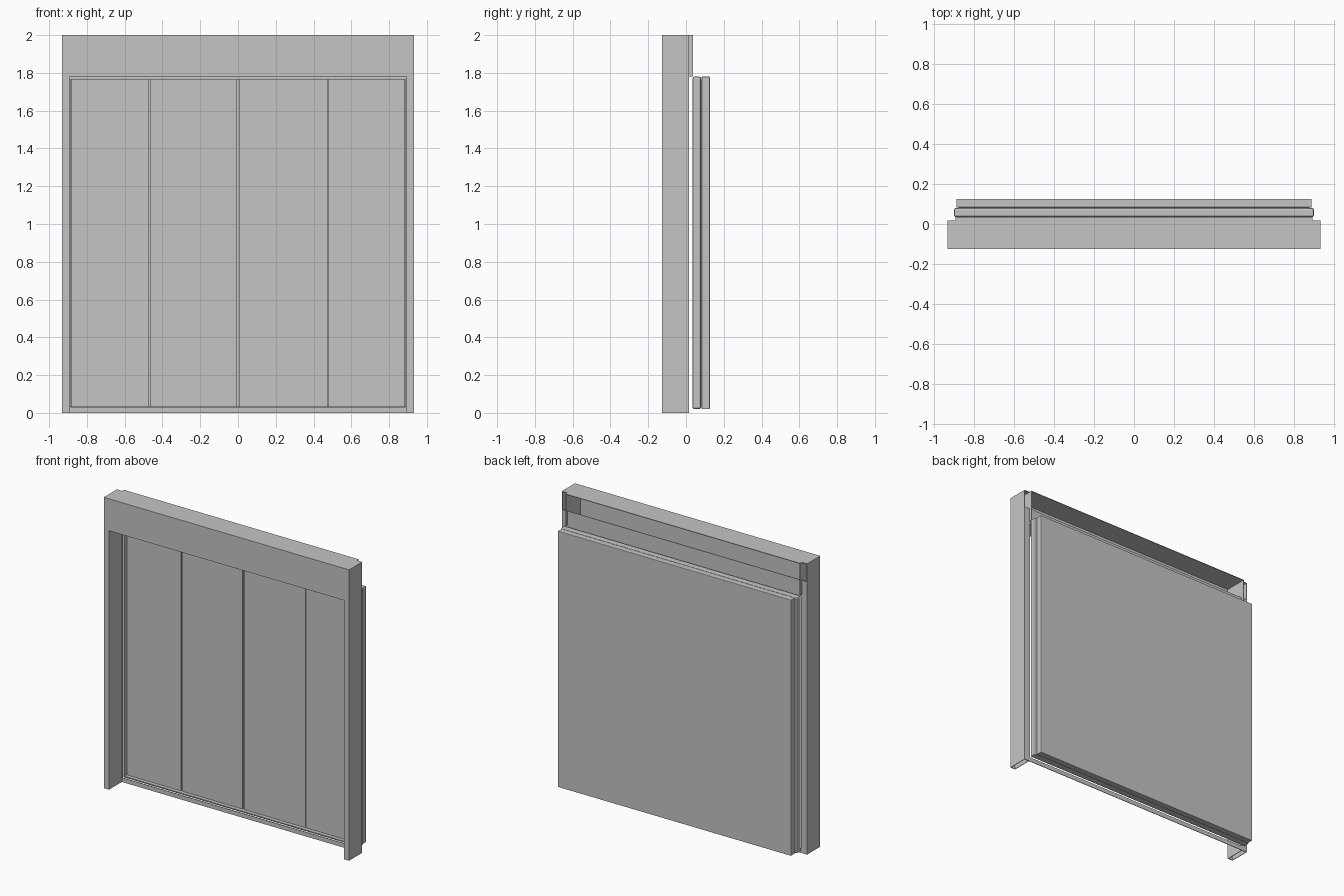
import bpy
import bmesh

cube = bpy.data.objects.get("Cube")
if cube:
    bpy.data.objects.remove(cube, do_unlink=True)

grey = bpy.data.materials.new("brushed grey metal")
grey.use_nodes = True
colour = (0.56, 0.56, 0.56, 1)
grey.diffuse_color = colour
grey.node_tree.nodes["Principled BSDF"].inputs["Base Color"].default_value = colour


def box(name, xs, ys, zs, bevel=0, recess=0):
    """Box from three ranges; optional chamfered edges and recessed front."""
    bm = bmesh.new()
    bmesh.ops.create_cube(bm, size=1)
    for v in bm.verts:
        v.co = [r[0] if c < 0 else r[1] for c, r in zip(v.co, (xs, ys, zs))]
    if bevel:
        bmesh.ops.bevel(bm, geom=bm.edges[:], offset=bevel, segments=2,
                        profile=0.5, affect='EDGES')
    bmesh.ops.recalc_face_normals(bm, faces=bm.faces)
    if recess:
        front = min(bm.faces, key=lambda f: f.calc_center_median().y)
        bmesh.ops.inset_individual(bm, faces=[front], thickness=0.004)
        bmesh.ops.inset_individual(bm, faces=[front], thickness=0.0002, depth=-recess)
    mesh = bpy.data.meshes.new(name)
    bm.to_mesh(mesh)
    bm.free()
    mesh.materials.append(grey)
    obj = bpy.data.objects.new(name, mesh)
    bpy.context.collection.objects.link(obj)


def span(side, a, b):
    """Range along x, mirrored for the right side."""
    return sorted((side * a, side * b))


W, INNER, LIP = 0.933, 0.893, 0.886   # half widths: frame, opening, back lip
FRONT, BACK, REAR = -0.126, 0.017, 0.036
HEAD, TOP = 1.78, 2.0                 # header heights
LIP_LOW, LIP_HIGH = 1.766, 1.876      # back plate of the header
T = 0.004                             # sheet thickness

# Sheet-metal jambs, open at the bottom, with a flange at the back
for side, label in ((1, "left"), (-1, "right")):
    box(f"{label}_jamb_outer", span(side, W - T, W), (FRONT, BACK), (0, TOP))
    box(f"{label}_jamb_inner", span(side, INNER, INNER + T), (FRONT, BACK), (0, HEAD))
    box(f"{label}_jamb_face", span(side, INNER, W), (FRONT, FRONT + T), (0, HEAD))
    box(f"{label}_jamb_flange", span(side, LIP, W), (BACK - T, BACK), (0, LIP_HIGH))
    box(f"{label}_header_end", span(side, INNER - T, INNER), (FRONT, REAR), (HEAD, TOP))

# Header, with its back open above a low plate
box("header_face", (-W, W), (FRONT, FRONT + T), (HEAD, TOP))
box("header_top", (-W, W), (FRONT, BACK), (TOP - T, TOP))
box("header_top_lip", (-INNER, INNER), (BACK, REAR), (TOP - T, TOP))
box("header_soffit", (-INNER, INNER), (FRONT, BACK), (HEAD, HEAD + T))
box("header_back_plate", (-LIP, LIP), (BACK - T, BACK), (LIP_LOW, LIP_HIGH))

# Low sill strip between the jambs
box("sill", (-LIP, LIP), (BACK - T, BACK), (0, 0.03))

# Chamfered surround with a recessed front
box("door_surround", (-0.9, 0.9), (0.034, 0.08), (0.02, HEAD), 0.01, 0.034)

# Four door leaves inside the recess, separated by narrow joints
LEAVES = {"far_right": (-0.884, -0.474), "mid_right": (-0.467, -0.004),
          "mid_left": (0.008, 0.473), "far_left": (0.479, 0.884)}
for label, width in LEAVES.items():
    box(f"{label}_door_leaf", width, (0.056, 0.069), (0.035, 1.765))

# Rear slab and the strip joining it to the doors
box("door_core", (-0.875, 0.875), (0.075, 0.09), (0.035, 1.765))
box("rear_panel", (-0.887, 0.887), (0.083, 0.126), (0.02, HEAD), 0.003)
